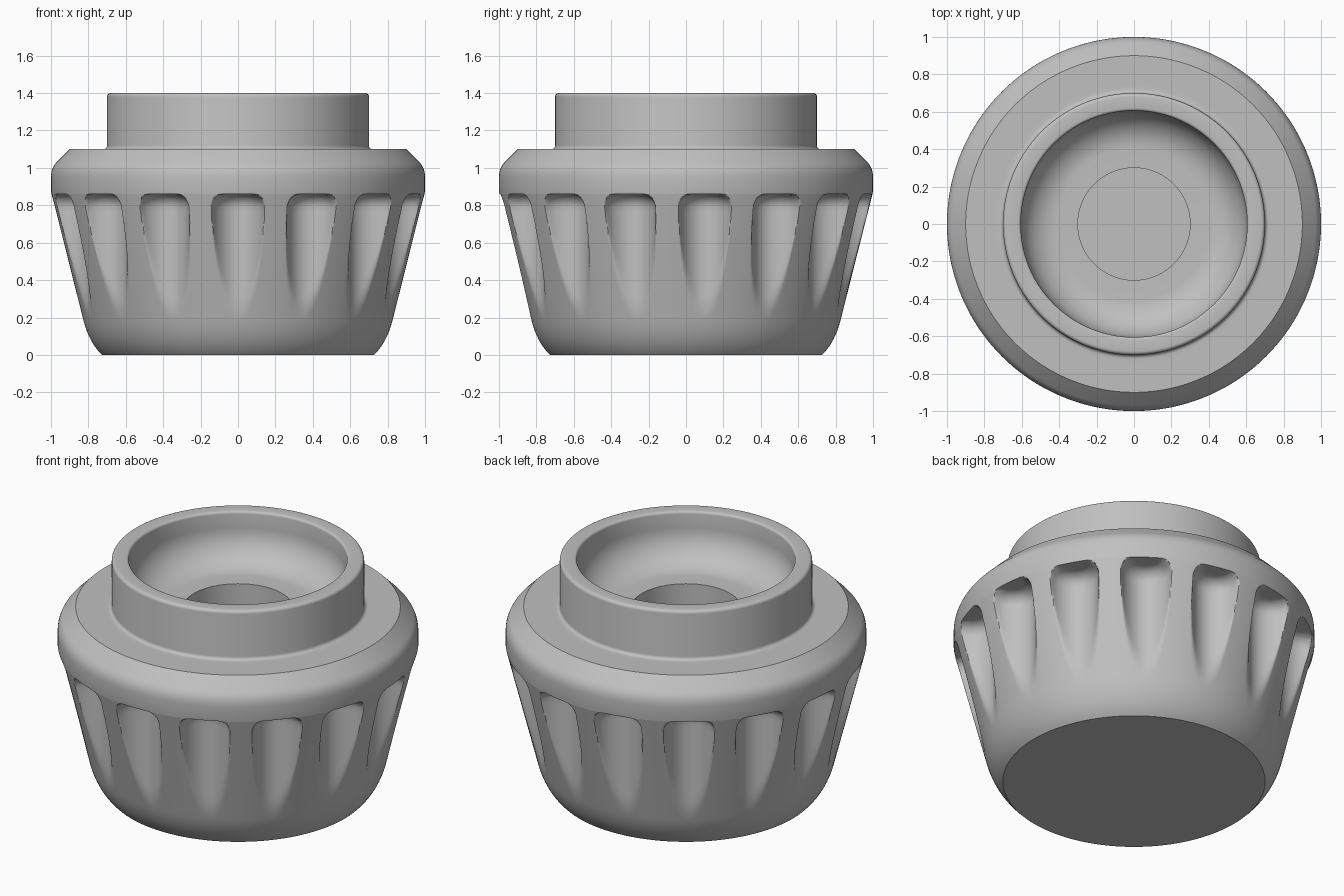
import bpy
import bmesh
import math

cube = bpy.data.objects.get("Cube")
if cube:
    bpy.data.objects.remove(cube, do_unlink=True)

FLUTES = 15
HALF = 20
PITCH = 2 * math.pi / FLUTES
FLUTE_TOP = 0.86

metal = bpy.data.materials.new("plain_grey")
metal.use_nodes = True
grey = (0.53, 0.53, 0.53, 1)
metal.diffuse_color = grey
metal.node_tree.nodes["Principled BSDF"].inputs["Base Color"].default_value = grey


def crowd(t):
    """Spread columns over half a pitch, packed where the groove sides are steep."""
    turn = 2 * math.pi
    return t - 0.7 / turn * (math.sin(turn * (t - 0.6)) + math.sin(turn * 0.6))


steps = [crowd(i / HALF) * PITCH / 2 for i in range(HALF + 1)]
offsets = [-s for s in steps[:0:-1]] + steps[:-1]
ANGLES = [k * PITCH - math.pi / 2 + o for k in range(FLUTES) for o in offsets]


def curve(a, b, c, count):
    """Quadratic curve from a to c, pulled towards b."""
    pts = []
    for i in range(count + 1):
        t = i / count
        pts.append(tuple((1 - t) ** 2 * p + 2 * t * (1 - t) * q + t * t * r
                         for p, q, r in zip(a, b, c)))
    return pts


def arc(cx, cz, radius, start, end, count):
    """Circular arc in the profile plane, angles in degrees."""
    angles = [math.radians(start + (end - start) * i / count) for i in range(count + 1)]
    return [(cx + radius * math.cos(a), cz + radius * math.sin(a)) for a in angles]


def fluted_radius(r, z, angle):
    """Cut upright round-ended grooves into the wall with softened sides."""
    if z > FLUTE_TOP + 0.0005:
        return r
    centre, width, cap = 0.98, 0.141, 0.075
    offset = (angle + math.pi / 2 + PITCH / 2) % PITCH - PITCH / 2
    x = abs(centre * math.sin(offset))
    rise = max(0, z - (FLUTE_TOP - cap))
    width -= cap - math.sqrt(max(0, cap * cap - rise * rise))
    groove = centre - math.sqrt(max(0, width * width - x * x))
    groove += max(0, x - width) * 3
    soft = 0.016
    blend = max(0, soft - abs(r - groove)) / soft
    return min(r, groove) - blend * blend * soft / 4


def lathe(name, profile, shape=None, cap_start=False, cap_end=False):
    bm = bmesh.new()
    rings = []
    for r, z in profile:
        ring = []
        for a in ANGLES:
            rr = shape(r, z, a) if shape else r
            ring.append(bm.verts.new((rr * math.cos(a), rr * math.sin(a), z)))
        rings.append(ring)
    for low, high in zip(rings, rings[1:]):
        for i in range(len(ANGLES)):
            j = (i + 1) % len(ANGLES)
            bm.faces.new((low[i], low[j], high[j], high[i]))
    if cap_start:
        bm.faces.new(rings[0][::-1])
    if cap_end:
        bm.faces.new(rings[-1])
    mesh = bpy.data.meshes.new(name)
    bm.to_mesh(mesh)
    bm.free()
    mesh.materials.append(metal)
    obj = bpy.data.objects.new(name, mesh)
    bpy.context.collection.objects.link(obj)
    bpy.ops.object.select_all(action="DESELECT")
    obj.select_set(True)
    bpy.context.view_layer.objects.active = obj
    bpy.ops.object.shade_smooth_by_angle(angle=math.radians(40))


def wall(z):
    """Radius of the flaring wall at a height."""
    return 0.83 + (0.997 - 0.83) * (z - 0.2) / (FLUTE_TOP - 0.2)


# Fluted body: rounded foot, flaring wall, upright band, sloping shoulder
body = curve((0.727, 0), (0.8, 0.07), (wall(0.2), 0.2), 10)
body += [(wall(z), z) for z in [0.2 + 0.015 * i for i in range(1, 39)]]
cap_rows = [FLUTE_TOP - 0.075 + 0.075 * math.sin(math.pi / 2 * i / 12) for i in range(1, 13)]
body += [(wall(z), z) for z in cap_rows]
body += [(wall(FLUTE_TOP), FLUTE_TOP + 0.001), (1.0, 0.875)]
body += curve((1.0, 0.95), (1.0, 1.0), (0.97, 1.03), 8)
body += [(0.9, 1.1), (0.74, 1.1)]
lathe("fluted_body", body, shape=fluted_radius, cap_start=True)

# Collar: filleted neck, rounded rim, dished inside and central bore
collar = [(0.74, 1.1)]
collar += arc(0.72, 1.12, 0.02, 270, 180, 5)
collar += arc(0.68, 1.38, 0.02, 0, 90, 5)
collar += arc(0.62, 1.385, 0.015, 90, 180, 4)
collar += arc(0.405, 1.3, 0.2, 0, -90, 14)
collar += [(0.3, 1.1), (0.3, 0.6)]
lathe("collar_and_bore", collar, cap_end=True)
